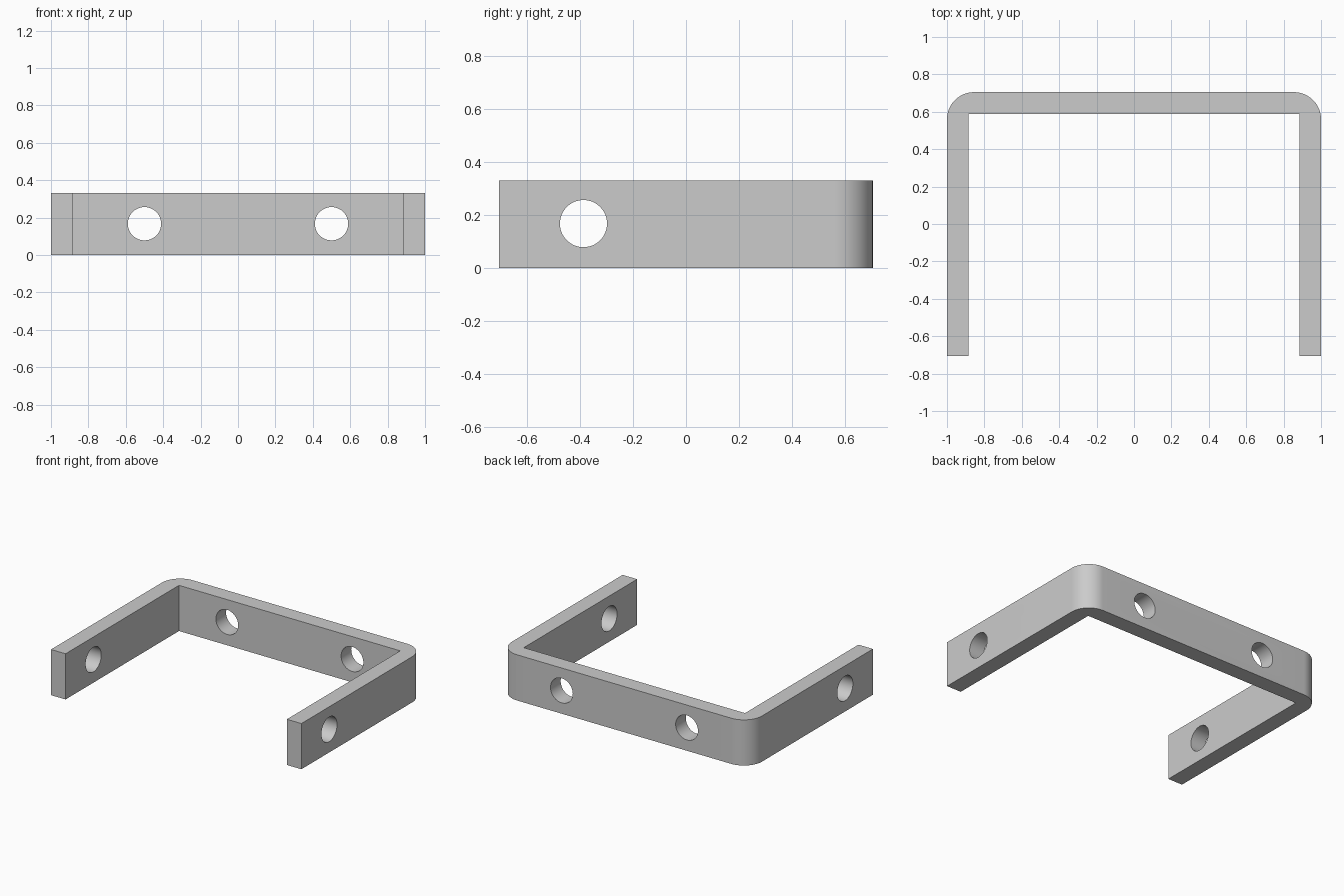
import bpy
import math

cube = bpy.data.objects.get("Cube")
if cube:
    bpy.data.objects.remove(cube, do_unlink=True)

HEIGHT = 0.33
HALF_X, HALF_Y = 1.0, 0.705
WALL = 0.116
BEND = 0.145
HOLE = 0.089

grey = bpy.data.materials.new("plain_grey")
grey.use_nodes = True
colour = (0.6, 0.6, 0.6, 1)
grey.diffuse_color = colour
grey.node_tree.nodes["Principled BSDF"].inputs["Base Color"].default_value = colour

# Right half of the U outline: rounded outer corner, sharp inner corner
half = [(HALF_X - WALL, HALF_Y - WALL), (HALF_X - WALL, -HALF_Y), (HALF_X, -HALF_Y)]
STEPS = 16
for i in range(STEPS + 1):
    a = math.pi / 2 * i / STEPS
    half.append((HALF_X - BEND + BEND * math.cos(a), HALF_Y - BEND + BEND * math.sin(a)))
outline = half + [(-x, y) for x, y in reversed(half)]

# Extrude the outline into the bracket
n = len(outline)
verts = [(x, y, z) for z in (0, HEIGHT) for x, y in outline]
faces = [tuple(reversed(range(n))), tuple(range(n, 2 * n))]
faces += [(i, (i + 1) % n, (i + 1) % n + n, i + n) for i in range(n)]
mesh = bpy.data.meshes.new("bracket")
mesh.from_pydata(verts, [], faces)
mesh.materials.append(grey)
bracket = bpy.data.objects.new("bracket", mesh)
bpy.context.collection.objects.link(bracket)


def drill(name, location, rotation):
    """Cut one round hole through the bracket."""
    bpy.ops.mesh.primitive_cylinder_add(vertices=48, radius=HOLE, depth=0.4,
                                        location=location, rotation=rotation)
    cutter = bpy.context.object
    cutter.name = name
    cutter.data.materials.append(grey)
    cutter.hide_render = True
    cut = bracket.modifiers.new(name, "BOOLEAN")
    cut.operation = "DIFFERENCE"
    cut.solver = "EXACT"
    cut.object = cutter
    bpy.ops.object.select_all(action="DESELECT")
    bpy.context.view_layer.objects.active = bracket
    bracket.select_set(True)
    bpy.ops.object.modifier_apply(modifier=name)
    bpy.data.objects.remove(cutter, do_unlink=True)


# Two holes in the back plate and one in each arm
for side, s in (("left", 1), ("right", -1)):
    drill(side + "_back_hole", (s * 0.5, HALF_Y - WALL / 2, 0.167), (math.pi / 2, 0, 0))
    drill(side + "_arm_hole", (s * (HALF_X - WALL / 2), -0.387, 0.167), (0, math.pi / 2, 0))

bpy.ops.object.shade_smooth_by_angle(angle=math.radians(30))
